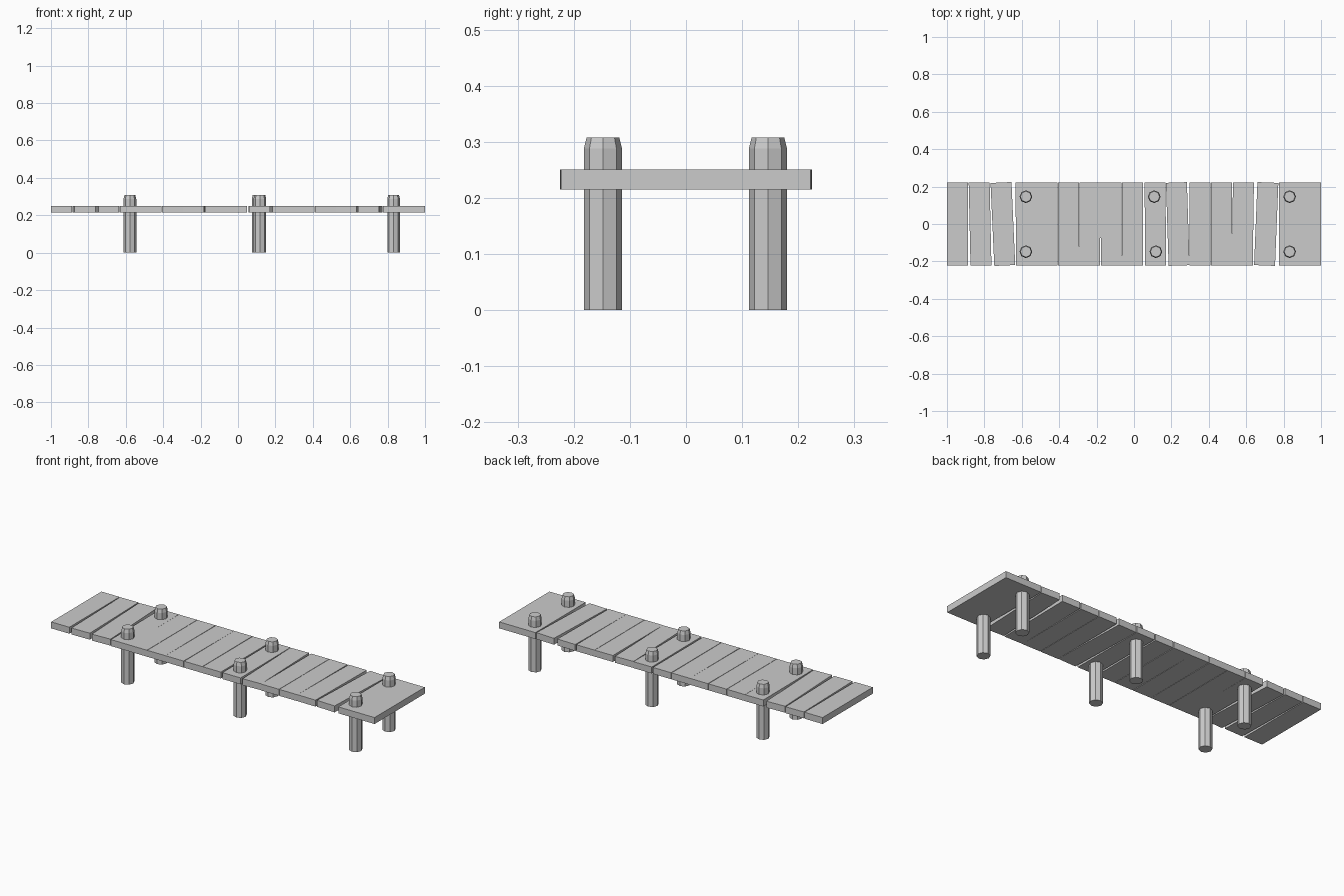
import bpy, bmesh, math
from mathutils import Matrix

if "Cube" in bpy.data.objects:
    bpy.data.objects.remove(bpy.data.objects["Cube"])

PLANK_W, PLANK_L = 0.112, 0.444
DECK_BOTTOM, DECK_TOP = 0.215, 0.251

# Deck planks: (centre x, twist in radians)
PLANKS = [(-0.944, 0), (-0.823, 0.022), (-0.701, 0.045), (-0.576, 0.006),
          (-0.464, 0), (-0.350, 0), (-0.236, -0.006), (-0.122, 0.003),
          (-0.007, 0), (0.114, 0.006), (0.234, 0.032), (0.353, 0),
          (0.467, 0), (0.582, -0.014), (0.707, -0.040), (0.832, 0), (0.944, 0)]

# Posts: (x, y)
POSTS = [(-0.578, -0.148), (-0.578, 0.146), (0.117, -0.148),
         (0.108, 0.146), (0.832, -0.148), (0.832, 0.146)]


def add_object(name, bm):
    mesh = bpy.data.meshes.new(name)
    bmesh.ops.recalc_face_normals(bm, faces=bm.faces)
    bm.to_mesh(mesh)
    bm.free()
    ob = bpy.data.objects.new(name, mesh)
    bpy.context.collection.objects.link(ob)
    return ob


def add_plank(name, x, twist):
    bm = bmesh.new()
    size = Matrix.Diagonal((PLANK_W, PLANK_L, DECK_TOP - DECK_BOTTOM, 1))
    bmesh.ops.create_cube(bm, size=1, matrix=size)
    ob = add_object(name, bm)
    ob.location = (x, 0, (DECK_TOP + DECK_BOTTOM) / 2)
    ob.rotation_euler.z = twist


def add_post(name, x, y, sides=8):
    # Eight-sided shaft with a chamfered top
    bm = bmesh.new()
    rings = []
    for r, z in [(0.034, 0), (0.034, 0.288), (0.029, 0.308)]:
        rings.append([bm.verts.new((r * math.cos(math.tau * i / sides),
                                    r * math.sin(math.tau * i / sides), z))
                      for i in range(sides)])
    for low, high in zip(rings, rings[1:]):
        for i in range(sides):
            j = (i + 1) % sides
            bm.faces.new((low[i], low[j], high[j], high[i]))
    bm.faces.new(rings[0][::-1])
    bm.faces.new(rings[-1])
    ob = add_object(name, bm)
    ob.location = (x, y, 0)


for n, (x, twist) in enumerate(PLANKS, 1):
    add_plank(f"deck_plank_{n}", x, twist)

for n, (x, y) in enumerate(POSTS, 1):
    add_post(f"post_{n}", x, y)
